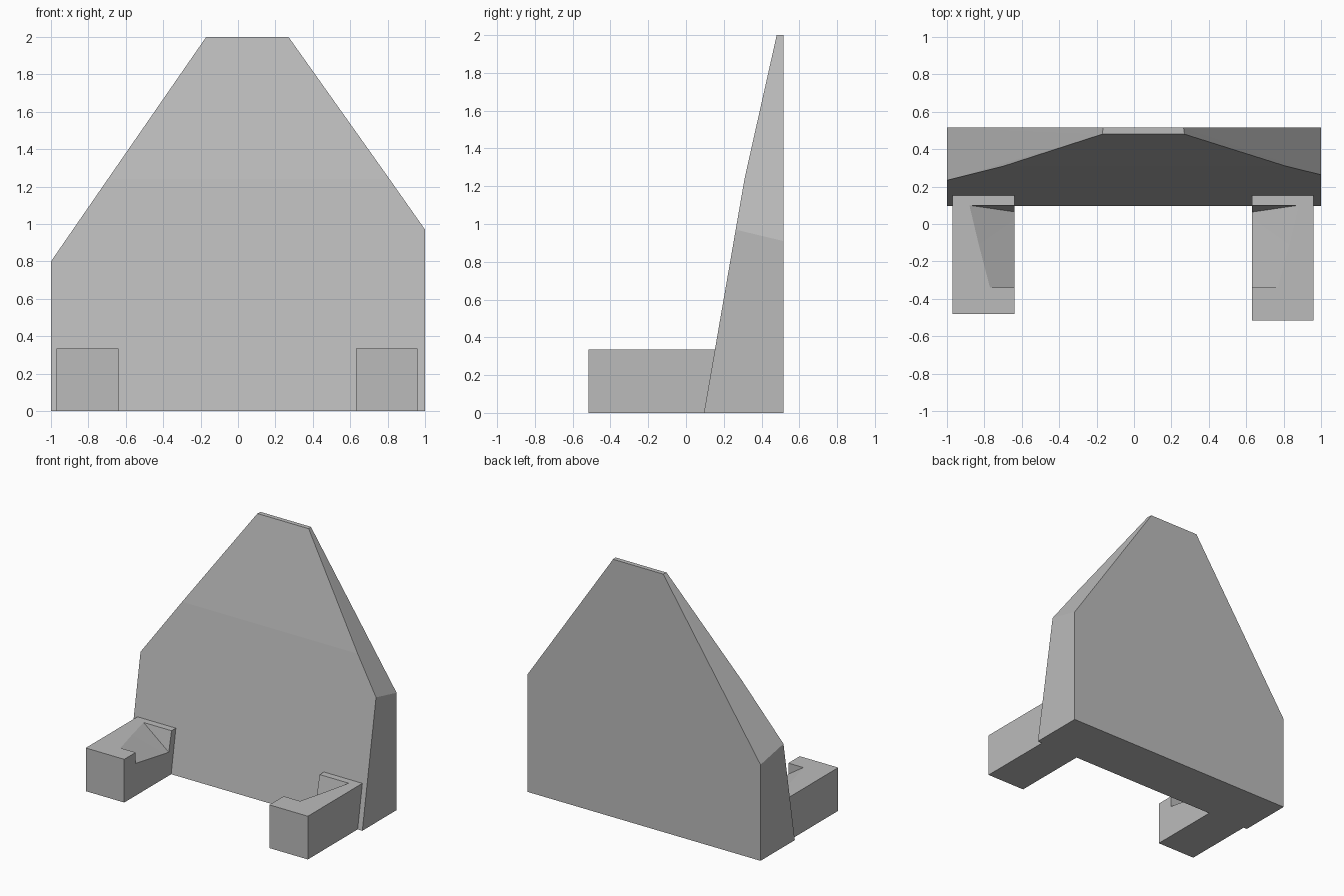
import bpy
import bmesh

cube = bpy.data.objects.get("Cube")
if cube:
    bpy.data.objects.remove(cube, do_unlink=True)

gray = bpy.data.materials.new("plain_gray")
gray.use_nodes = True
color = (0.5, 0.5, 0.5, 1)
gray.diffuse_color = color
gray.node_tree.nodes["Principled BSDF"].inputs["Base Color"].default_value = color


def hull(name, points):
    """Make a convex flat-faced solid around the points."""
    bm = bmesh.new()
    for p in points:
        bm.verts.new(p)
    bmesh.ops.convex_hull(bm, input=bm.verts[:])
    bmesh.ops.dissolve_limit(bm, angle_limit=0.01, verts=bm.verts[:], edges=bm.edges[:])
    bmesh.ops.recalc_face_normals(bm, faces=bm.faces[:])
    mesh = bpy.data.meshes.new(name)
    bm.to_mesh(mesh)
    bm.free()
    mesh.materials.append(gray)
    obj = bpy.data.objects.new(name, mesh)
    bpy.context.collection.objects.link(obj)
    return obj


# Leaning backrest: front face bends at BEND, back face is upright
BEND, TOP, BACK = 1.24, 2.0, 0.515


def front_y(z):
    if z <= BEND:
        return 0.095 + 0.1734 * z
    return 0.31 + 0.224 * (z - BEND)


front = [(-1, 0), (1, 0), (1, 0.97), (0.81, BEND), (0.27, TOP),
         (-0.17, TOP), (-0.696, BEND), (-1, 0.8)]
back = [(-1, 0), (1, 0), (1, 0.91), (0.265, TOP), (-0.165, TOP), (-1, 0.745)]
hull("backrest", [(x, front_y(z), z) for x, z in front] + [(x, BACK, z) for x, z in back])


# Arms: blocks with a sloping scoop open to the inner side
H = 0.335


def arm(name, side, inner, outer, tip):
    ends = [(tip, 0), (0.105, 0), (0.163, H), (tip, H)]
    block = hull(name, [(side * x, y, z) for x in (inner, outer) for y, z in ends])
    rim = [(0.88, 0.10), (0.83, -0.11), (0.77, -0.34), (0.59, -0.34), (0.59, 0.10)]
    floor = [(0.59, 0.058, 0.15), (0.59, -0.34, 0.217)]
    points = [(side * x, y, z) for x, y in rim for z in (H, H + 0.03)]
    points += [(side * x, y, z) for x, y, z in floor]
    scoop = hull(name + "_scoop_cutter", points)
    scoop.hide_render = True
    scoop.hide_viewport = True
    cut = block.modifiers.new("scoop", "BOOLEAN")
    cut.operation = "DIFFERENCE"
    cut.solver = "EXACT"
    cut.object = scoop


arm("right_arm", -1, 0.64, 0.97, -0.48)
arm("left_arm", 1, 0.63, 0.96, -0.515)
